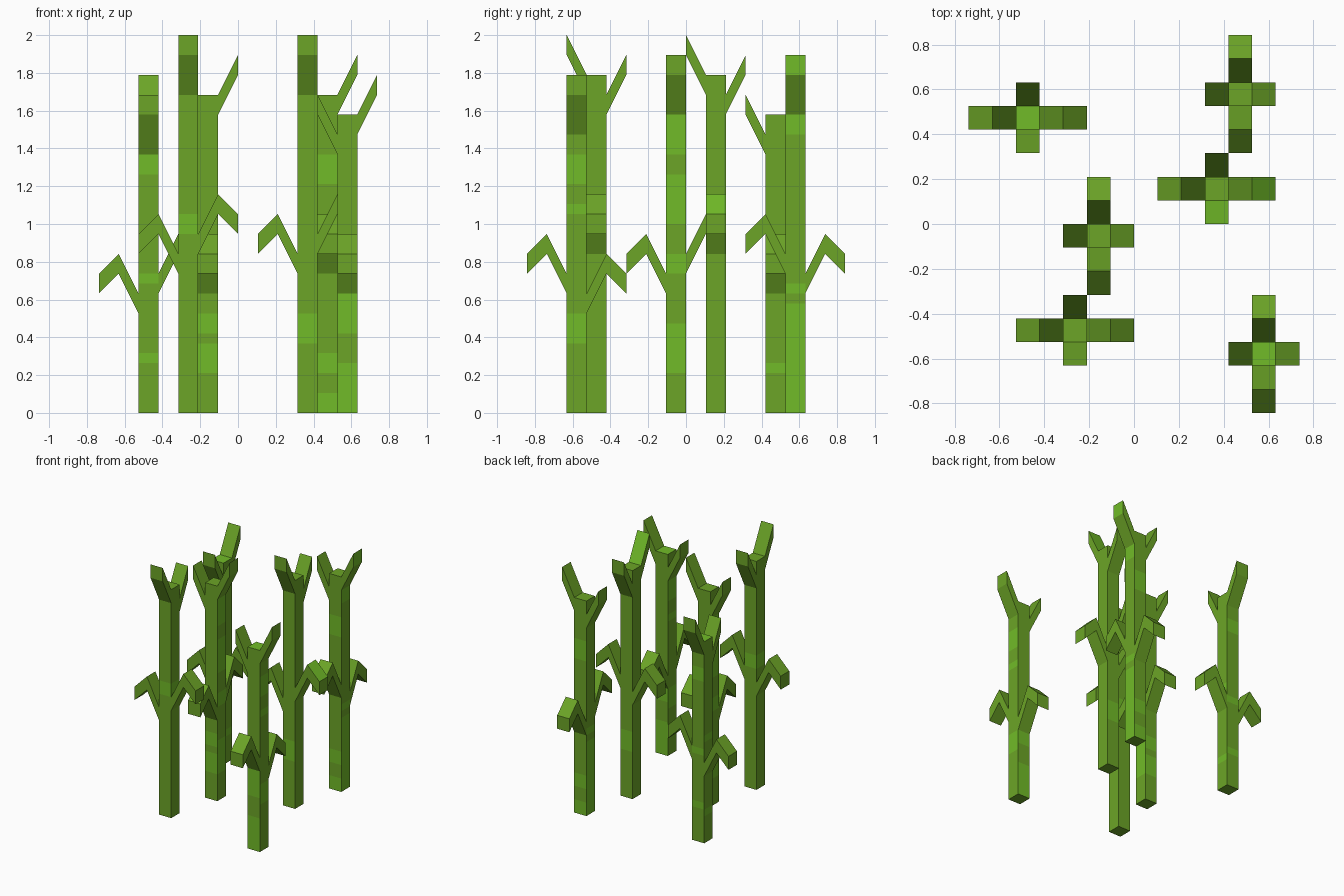
import bpy, bmesh
from mathutils import Vector

if "Cube" in bpy.data.objects:
    bpy.data.objects.remove(bpy.data.objects["Cube"])

U = 2 / 19  # one block

def material(name, color):
    m = bpy.data.materials.new(name)
    m.diffuse_color = (*color, 1)
    m.use_nodes = True
    m.node_tree.nodes["Principled BSDF"].inputs["Base Color"].default_value = m.diffuse_color
    return m

MATS = [material("stalk green", (0.150, 0.375, 0.020)),
        material("bright green", (0.164, 0.500, 0.021))]

X, Y = Vector((1, 0, 0)), Vector((0, 1, 0))

def ring(bm, center, z):
    """Square trunk section, counter-clockwise from front left."""
    return [bm.verts.new((center + Vector((dx, dy, z))) * U)
            for dx, dy in ((-.5, -.5), (.5, -.5), (.5, .5), (-.5, .5))]

def trunk(bm, center, height, front_bands, side_bands, bright_top):
    """Trunk cut into half-block slices; bands are (low, high) heights."""
    rings = [ring(bm, center, k / 2) for k in range(2 * height + 1)]
    for k, (a, b) in enumerate(zip(rings, rings[1:])):
        mid = (k + 0.5) / 2 * U
        for i in range(4):
            j = (i + 1) % 4
            f = bm.faces.new((a[i], a[j], b[j], b[i]))
            # bright bands differ on front/back and left/right walls
            bands = side_bands if i % 2 else front_bands
            f.material_index = int(any(lo < mid < hi for lo, hi in bands))
    bm.faces.new(rings[0][::-1])
    bm.faces.new(rings[-1]).material_index = int(bright_top)

def arm(bm, center, direction, heights, bright_top=False, bright_end=False):
    """Branch of sheared blocks: lower-edge heights at each block outwards."""
    side = Vector((-direction.y, direction.x, 0))
    rings = []
    for i, z in enumerate(heights):
        p = center + direction * (0.5 + i)
        rings.append([bm.verts.new((p + side * s + Vector((0, 0, z + t))) * U)
                      for s, t in ((-.5, 0), (.5, 0), (.5, 1), (-.5, 1))])
    for a, b in zip(rings, rings[1:]):
        for i in range(4):
            j = (i + 1) % 4
            f = bm.faces.new((a[i], b[i], b[j], a[j]))
            f.material_index = int(bright_top and i == 2 and b is rings[-1])
    bm.faces.new(rings[-1]).material_index = int(bright_end)

def stalk(name, x, y, height, low_dir, high_dir, front_bands, side_bands,
          top=False, low_top=False, high_top=False, high_end=False):
    bm = bmesh.new()
    c = Vector((x, y, 0))
    trunk(bm, c, height, front_bands, side_bands, top)
    # drooping middle arms, the second one a block higher
    z = height - 10
    arm(bm, c, low_dir, (z, z + 2, z + 1))
    arm(bm, c, -low_dir, (z + 1, z + 3, z + 2), low_top)
    # raised crown arms, the second one a block lower
    z = height - 1
    arm(bm, c, high_dir, (z, z + 2), high_top, high_end)
    arm(bm, c, -high_dir, (z - 1, z + 1))
    bmesh.ops.recalc_face_normals(bm, faces=bm.faces[:])
    mesh = bpy.data.meshes.new(name)
    bm.to_mesh(mesh)
    bm.free()
    for m in MATS:
        mesh.materials.append(m)
    bpy.context.collection.objects.link(bpy.data.objects.new(name, mesh))

# centre, trunk height, lower arm direction, crown direction, bright bands
stalk("stalk_back_left", -4.5, 4.5, 15, -X, Y,
      [(.24, .30), (.66, .72), (1.26, 1.37)], [(.2, .27), (.79, .85)], top=True)
stalk("stalk_back_right", 4.5, 5.5, 16, Y, X,
      [(0, .1), (.2, .3), (1.21, 1.37)], [(0, .58), (.63, .7), (1.47, 1.58)],
      high_end=True)
stalk("stalk_middle_right", 3.5, 1.5, 17, -X, -Y,
      [(.36, .53)], [(.45, .5)], low_top=True, high_top=True)
stalk("stalk_middle_left", -1.5, -0.5, 16, -Y, X,
      [(.2, .38), (.42, .53)],
      [(.2, .48), (.74, .86), (1.02, 1.28), (1.37, 1.58)])
stalk("stalk_front_left", -2.5, -4.5, 17, -X, -Y,
      [(.97, 1.03)], [(.95, 1.06)])
stalk("stalk_front_right", 5.5, -5.5, 15, Y, X,
      [(0, .28), (.42, .64)], [(.37, .53), (1.05, 1.11), (1.21, 1.37)], top=True)
